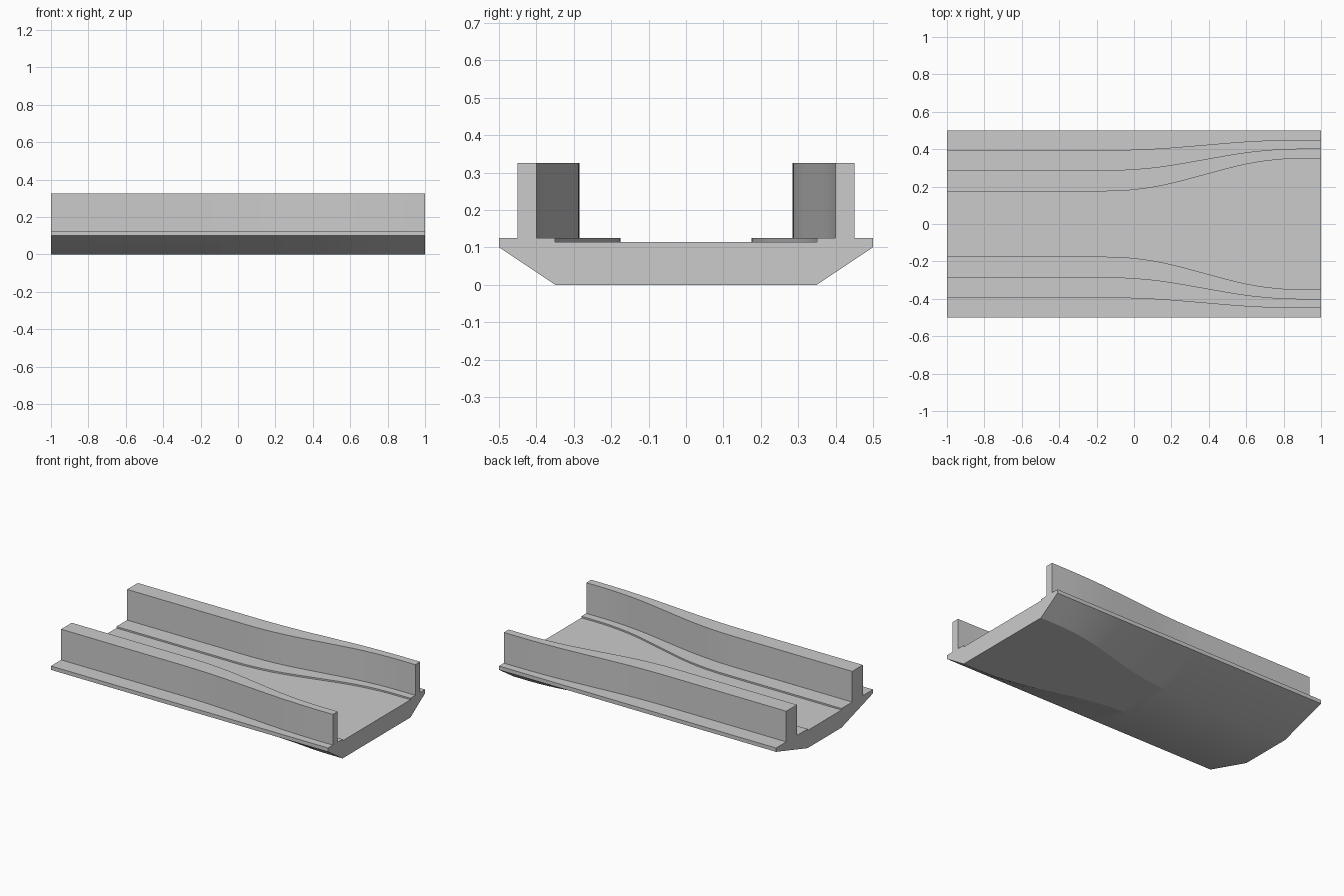
import bpy, bmesh

if "Cube" in bpy.data.objects:
    bpy.data.objects.remove(bpy.data.objects["Cube"])

# Half cross-sections (y, z) at the narrow (-x) and wide (+x) ends
NARROW = [(0.175, 0), (0.5, 0.1), (0.5, 0.125), (0.395, 0.125), (0.395, 0.325),
          (0.285, 0.325), (0.285, 0.125), (0.175, 0.125), (0.175, 0.115)]
WIDE = [(0.35, 0), (0.5, 0.1), (0.5, 0.125), (0.45, 0.125), (0.45, 0.325),
        (0.40, 0.325), (0.40, 0.125), (0.35, 0.125), (0.35, 0.115)]
A, B, R = 0.05, 0.70, 0.20   # ramp start, ramp end, rounding half-length


def rounded_ramp(x, start):
    """Zero before start, unit slope after, with a parabolic rounding."""
    if x <= start - R:
        return 0.0
    if x >= start + R:
        return x - start
    return (x - start + R) ** 2 / (4 * R)


def blend(x):
    return (rounded_ramp(x, A) - rounded_ramp(x, B)) / (B - A)


def section(x):
    t = blend(x)
    half = [(a[0] + (b[0] - a[0]) * t, a[1]) for a, b in zip(NARROW, WIDE)]
    return half + [(-y, z) for y, z in reversed(half)]


# Trough: loft the section along x
stations = ([-1.0] + [A - R + 2 * R * i / 8 for i in range(9)]
            + [B - R + 2 * R * i / 8 for i in range(9)] + [1.0])
bm = bmesh.new()
rings = [[bm.verts.new((x, y, z)) for y, z in section(x)] for x in stations]
n = len(rings[0])
for r0, r1 in zip(rings, rings[1:]):
    for i in range(n):
        j = (i + 1) % n
        bm.faces.new((r0[i], r0[j], r1[j], r1[i]))

# End caps
caps = [bm.faces.new(rings[0]), bm.faces.new(rings[-1])]
bmesh.ops.recalc_face_normals(bm, faces=bm.faces)
bmesh.ops.triangulate(bm, faces=caps)

mesh = bpy.data.meshes.new("walled_trough")
bm.to_mesh(mesh)
bm.free()
obj = bpy.data.objects.new("walled_trough", mesh)
bpy.context.collection.objects.link(obj)
bpy.context.view_layer.objects.active = obj
obj.select_set(True)
bpy.ops.object.shade_smooth_by_angle(angle=0.3)
